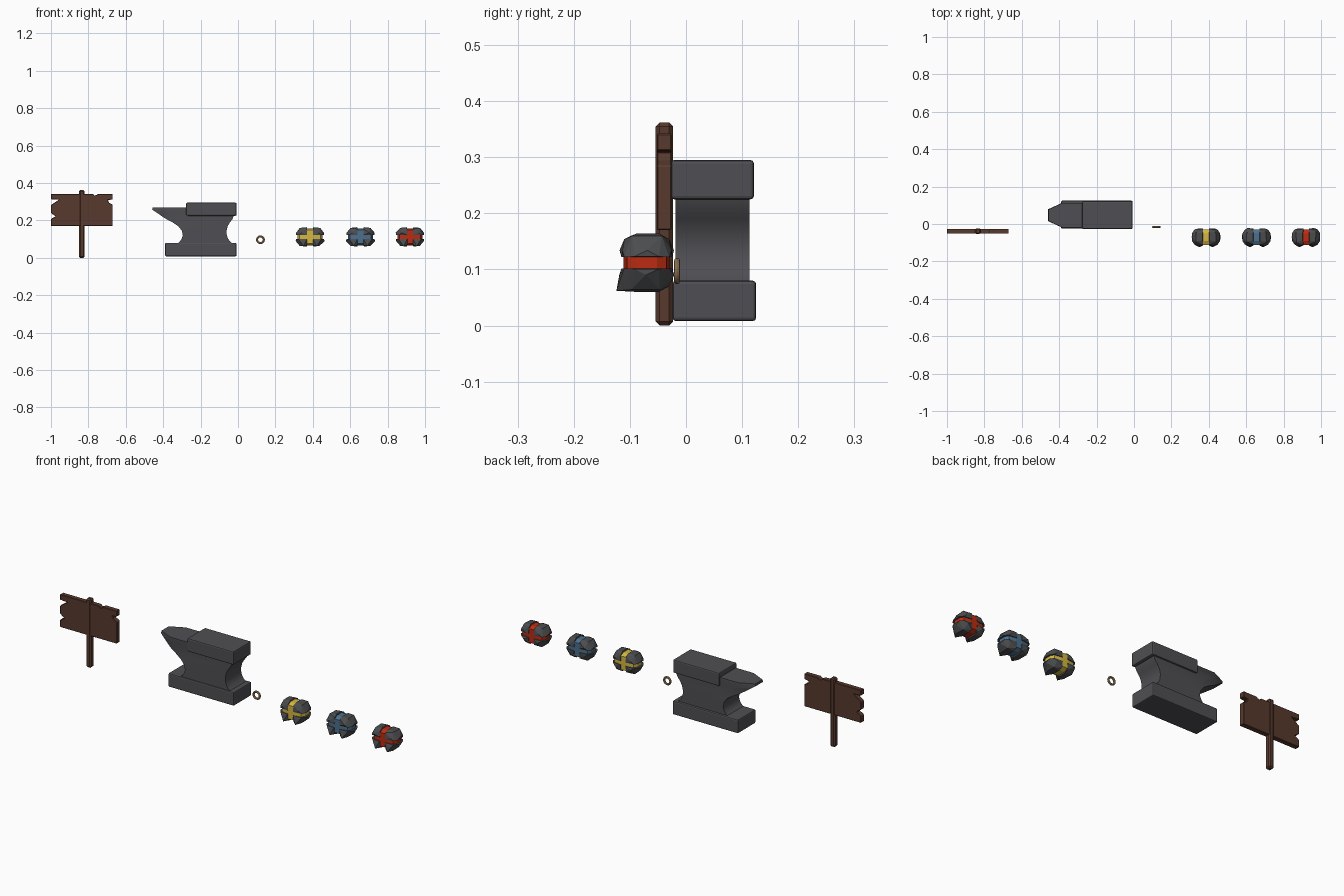
import bpy, bmesh, math, random
from mathutils import Vector

if "Cube" in bpy.data.objects:
    bpy.data.objects.remove(bpy.data.objects["Cube"])

random.seed(4)


def mat(name, c):
    m = bpy.data.materials.new(name)
    m.diffuse_color = (*c, 1)
    m.use_nodes = True
    m.node_tree.nodes["Principled BSDF"].inputs["Base Color"].default_value = m.diffuse_color
    return m


WOOD = mat("brown wood", (0.095, 0.042, 0.026))
IRON = mat("dark iron", (0.078, 0.076, 0.085))
STONE = mat("grey stone", (0.072, 0.074, 0.078))
BRASS = mat("dull brass", (0.40, 0.27, 0.14))
YELLOW = mat("yellow ore", (0.66, 0.47, 0.055))
BLUE = mat("blue ore", (0.07, 0.16, 0.27))
RED = mat("red ore", (0.50, 0.025, 0.006))


def finish(bm, name, material, bevel=0, segments=1, smooth=False):
    bmesh.ops.recalc_face_normals(bm, faces=bm.faces)
    me = bpy.data.meshes.new(name)
    bm.to_mesh(me)
    bm.free()
    ob = bpy.data.objects.new(name, me)
    bpy.context.collection.objects.link(ob)
    me.materials.append(material)
    if bevel:
        mod = ob.modifiers.new("bevel", 'BEVEL')
        mod.width, mod.segments = bevel, segments
        mod.limit_method = 'ANGLE'
    if smooth:
        bpy.ops.object.select_all(action='DESELECT')
        ob.select_set(True)
        bpy.context.view_layer.objects.active = ob
        bpy.ops.object.shade_smooth_by_angle(angle=math.radians(35))
    return ob


def box(name, material, x, y, z, bevel, segments=1):
    bm = bmesh.new()
    bmesh.ops.create_cube(bm, size=1)
    for v in bm.verts:
        v.co = [r[0] + (c + 0.5) * (r[1] - r[0]) for c, r in zip(v.co, (x, y, z))]
    return finish(bm, name, material, bevel, segments)


def hull(name, material, pts, centre):
    bm = bmesh.new()
    for p in pts:
        bm.verts.new(Vector(p) + centre)
    res = bmesh.ops.convex_hull(bm, input=bm.verts)
    bmesh.ops.delete(bm, geom=list({g for g in res["geom_interior"]}), context='VERTS')
    return finish(bm, name, material)


# sign: post and a weathered board with chipped edges
box("sign_post", WOOD, (-0.85, -0.82), (-0.054, -0.023), (0, 0.362), 0.007)
outline = [(-1, .342), (-.775, .342), (-.768, .333), (-.755, .336), (-.75, .342),
           (-.67, .342), (-.67, .312), (-.695, .309), (-.69, .295), (-.67, .285),
           (-.67, .17), (-1, .17), (-1, .208), (-.975, .222), (-1, .24),
           (-1, .282), (-.958, .311), (-1, .313)]
bm = bmesh.new()
f = bm.faces.new([bm.verts.new((x, -0.052, z)) for x, z in outline])
r = bmesh.ops.extrude_face_region(bm, geom=[f])
for v in r["geom"]:
    if isinstance(v, bmesh.types.BMVert):
        v.co.y = -0.026
finish(bm, "sign_board", WOOD, 0.002)

# anvil: base, top block, and a waisted body with a tapering horn
box("anvil_base", IRON, (-0.39, -0.008), (-0.024, 0.125), (0.008, 0.08), 0.006, 2)
box("anvil_top", IRON, (-0.277, -0.008), (-0.027, 0.121), (0.225, 0.295), 0.006, 2)
# rows: z, left x, right x, half width at the left end
rows = [(.07, -.335, -.02, .066), (.085, -.313, -.04, .066), (.1, -.302, -.052, .066),
        (.12, -.295, -.06, .066), (.145, -.3, -.061, .066), (.17, -.32, -.055, .066),
        (.19, -.35, -.043, .062), (.21, -.388, -.028, .055), (.235, -.425, -.02, .044),
        (.258, -.459, -.015, .032), (.27, -.457, -.015, .03)]
bm = bmesh.new()
rings = []
for z, xl, xr, w in rows:
    xm = xl + 0.075
    half = [(xl, w), (xm, .066), (xr, .066)]
    ring = [(x, .047 - h) for x, h in half] + [(x, .047 + h) for x, h in reversed(half)]
    rings.append([bm.verts.new((x, y, z)) for x, y in ring])
for a, b in zip(rings, rings[1:]):
    for i in range(6):
        j = (i + 1) % 6
        bm.faces.new((a[i], a[j], b[j], b[i]))
bm.faces.new(rings[0])
bm.faces.new(rings[-1])
finish(bm, "anvil_body", IRON, smooth=True)

# small ring
bpy.ops.mesh.primitive_torus_add(location=(0.12, -0.016, 0.097), rotation=(math.pi / 2, 0, 0),
                                 major_radius=0.018, minor_radius=0.0055,
                                 major_segments=20, minor_segments=8)
ring = bpy.context.object
ring.name = "ring"
ring.data.materials.append(BRASS)
bpy.ops.object.shade_smooth_by_angle(angle=math.radians(40))

# ore lumps: coloured core wrapped by four faceted stone chunks
upper = [(.015, -.045, .010), (.015, .045, .010), (.062, -.040, .010), (.062, .040, .010),
         (.074, -.022, .011), (.074, .022, .011), (.076, 0, .022),
         (.015, -.040, .042), (.015, .040, .042), (.018, -.018, .052), (.018, .022, .052),
         (.052, -.026, .048), (.052, .026, .048), (.045, -.046, .022), (.045, .046, .022)]
core = [(sx * x, sy * y, sz * z) for sx in (-1, 1) for sy in (-1, 1) for sz in (-1, 1)
        for x, y, z in ((.066, .018, .02), (.056, .035, .02), (.02, .041, .036),
                        (.03, .02, .046))]
for colour, m, cx in (("yellow", YELLOW, .385), ("blue", BLUE, .655), ("red", RED, .92)):
    c = Vector((cx, -0.07, 0.112))
    hull(colour + "_ore_core", m, core, c)
    for side, sx in (("left", -1), ("right", 1)):
        for level, sz in (("upper", 1), ("lower", -1)):
            pts = []
            for x, y, z in upper:
                # outer points are roughened, the band edges stay straight
                j = 0.003 if z > .015 and x > .02 else 0
                pts.append((sx * (x + random.uniform(-j, j)),
                            y + random.uniform(-j, j), sz * z))
            if sz < 0:
                pts.append((sx * .035, -.054, -.050))
            hull(f"{colour}_ore_{level}_{side}_stone", STONE, pts, c)
